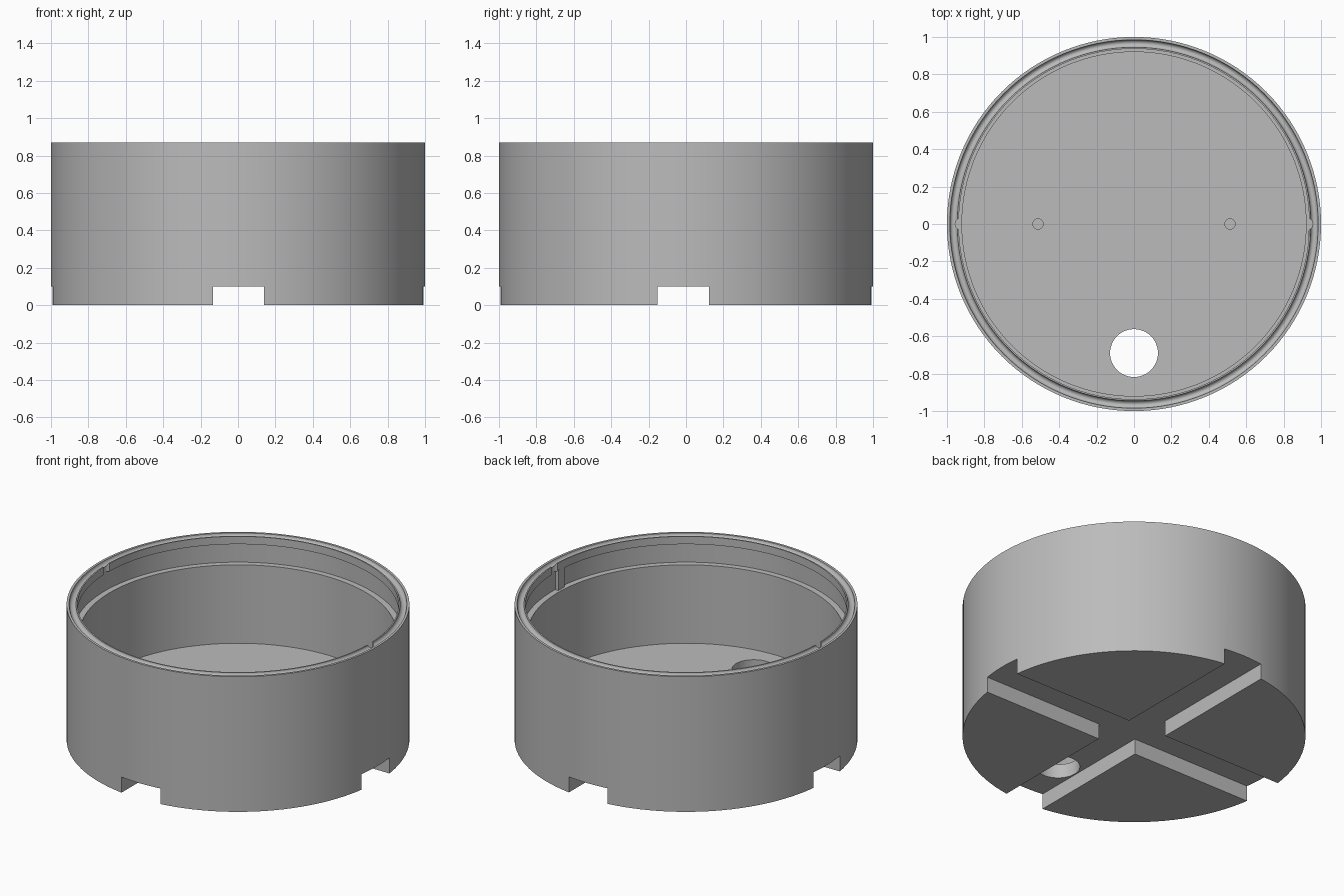
import bpy, bmesh, math

if "Cube" in bpy.data.objects:
    bpy.data.objects.remove(bpy.data.objects["Cube"])

SEG = 128
H = 0.87        # overall height
FLOOR = 0.19    # inside floor level
SLOT = 0.10     # depth of the channels underneath

grey = bpy.data.materials.new("plain grey")
grey.diffuse_color = (0.5, 0.5, 0.5, 1)
grey.use_nodes = True
grey.node_tree.nodes["Principled BSDF"].inputs["Base Color"].default_value = grey.diffuse_color


def finish(bm, name):
    bmesh.ops.recalc_face_normals(bm, faces=bm.faces)
    me = bpy.data.meshes.new(name)
    bm.to_mesh(me)
    bm.free()
    me.materials.append(grey)
    ob = bpy.data.objects.new(name, me)
    bpy.context.collection.objects.link(ob)
    return ob


def lathe(name, profile):
    bm = bmesh.new()
    vs = [bm.verts.new((r, 0, z)) for r, z in profile]
    es = [bm.edges.new(p) for p in zip(vs, vs[1:])]
    bmesh.ops.spin(bm, geom=vs + es, cent=(0, 0, 0), axis=(0, 0, 1),
                   angle=math.tau, steps=SEG, use_duplicate=False)
    bmesh.ops.remove_doubles(bm, verts=bm.verts, dist=1e-4)
    return finish(bm, name)


def box(name, x0, x1, y0, y1, z0, z1):
    bm = bmesh.new()
    bmesh.ops.create_cube(bm, size=1)
    for v in bm.verts:
        v.co = (x1 if v.co.x > 0 else x0, y1 if v.co.y > 0 else y0,
                z1 if v.co.z > 0 else z0)
    return finish(bm, name)


def cylinder(name, x, y, r, z0, z1, seg):
    bm = bmesh.new()
    bmesh.ops.create_cone(bm, cap_ends=True, segments=seg, radius1=r,
                          radius2=r, depth=z1 - z0)
    bmesh.ops.translate(bm, verts=bm.verts, vec=(x, y, (z0 + z1) / 2))
    return finish(bm, name)


# Housing: outer wall, rounded seal groove in the rim, inner lip,
# undercut below the lip, ledge, inner wall and floor
groove = [(0.965 + 0.02 * math.cos(a), H - 0.022 * math.sin(a))
          for a in (math.pi * i / 10 for i in range(11))]
profile = [(0, 0), (1, 0), (1, H)] + groove + [
    (0.937, H), (0.937, H - 0.05), (0.957, H - 0.05), (0.957, H - 0.175),
    (0.92, H - 0.175), (0.92, FLOOR), (0, FLOOR)]
housing = lathe("housing", profile)

# Crossed channels underneath, drain hole, blind screw holes, lip notches
cutters = [
    box("channel_cutter_lengthwise", -0.135, 0.14, -1.2, 1.2, -0.2, SLOT),
    box("channel_cutter_crosswise", -1.2, 1.2, -0.153, 0.122, -0.2, SLOT),
    cylinder("drain_cutter", 0, -0.69, 0.128, -0.1, 0.4, 48),
]
for s, side in ((-1, "left"), (1, "right")):
    cutters.append(cylinder("screw_cutter_" + side, s * 0.513, 0, 0.028,
                            0.14, 0.3, 24))
    cutters.append(cylinder("notch_cutter_" + side, s * 0.922, 0, 0.034,
                            H - 0.1, H + 0.1, 24))

for c in cutters:
    c.hide_render = True
    m = housing.modifiers.new(c.name, "BOOLEAN")
    m.operation = "DIFFERENCE"
    m.solver = "EXACT"
    m.object = c
bpy.context.view_layer.objects.active = housing
housing.select_set(True)
for m in list(housing.modifiers):
    bpy.ops.object.modifier_apply(modifier=m.name)
for c in cutters:
    bpy.data.objects.remove(c, do_unlink=True)
bpy.ops.object.shade_smooth_by_angle(angle=math.radians(30))

# Turn stop in the undercut beside the right notch
box("turn_stop", 0.934, 0.965, -0.10, -0.036, H - 0.178, H - 0.045)
